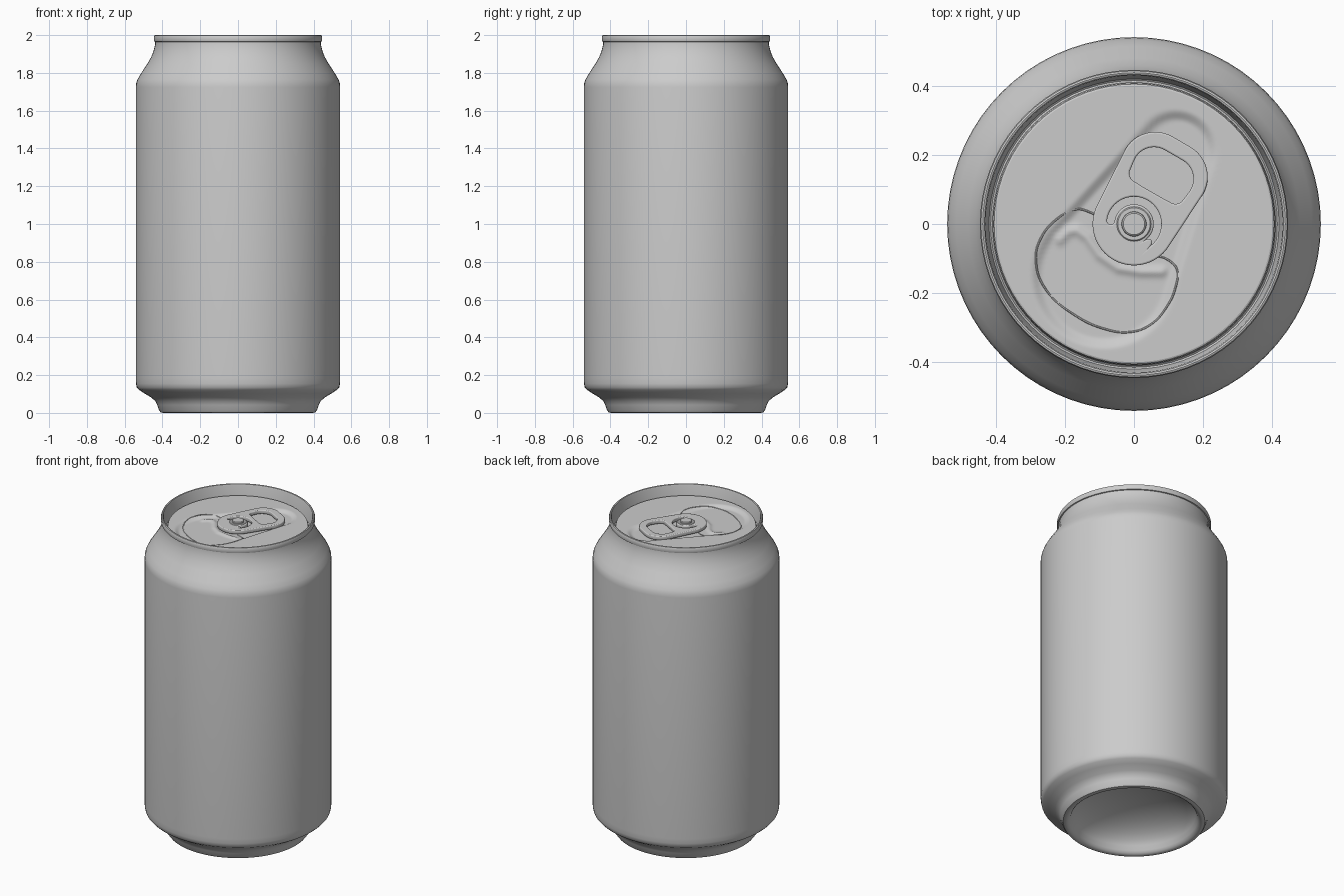
import bpy, bmesh, math
from mathutils import Vector
from mathutils.geometry import convex_hull_2d, intersect_point_line

if "Cube" in bpy.data.objects:
    bpy.data.objects.remove(bpy.data.objects["Cube"])

AXIS = math.radians(60)      # direction the pull tab points
LID = 1.94                   # height of the lid panel
DEPTH = 0.014                # depth of the recess in the lid
FLOOR = LID - DEPTH


def finish(ob, angle=35):
    bpy.ops.object.select_all(action='DESELECT')
    ob.select_set(True)
    bpy.context.view_layer.objects.active = ob
    if ob.type == 'CURVE':
        bpy.ops.object.convert(target='MESH')
    bpy.ops.object.shade_smooth_by_angle(angle=math.radians(angle))
    return bpy.context.view_layer.objects.active


def lathe(name, profile, n=72, angle=35, height=None):
    """Spin (r, z) points about z; height(x, y) may offset z."""
    bm = bmesh.new()
    rings = []
    for r, z in profile:
        ring = []
        for i in range(1 if r == 0 else n):
            a = 2 * math.pi * i / n
            x, y = r * math.cos(a), r * math.sin(a)
            ring.append(bm.verts.new((x, y, z + (height(x, y) if height else 0))))
        rings.append(ring)
    for a, b in zip(rings, rings[1:]):
        for i in range(n):
            j = (i + 1) % n
            quad = [a[i % len(a)], a[j % len(a)], b[j % len(b)], b[i % len(b)]]
            bm.faces.new(list(dict.fromkeys(quad)))
    me = bpy.data.meshes.new(name)
    bm.to_mesh(me)
    bm.free()
    ob = bpy.data.objects.new(name, me)
    bpy.context.collection.objects.link(ob)
    return finish(ob, angle)


def curve(name, dims):
    cu = bpy.data.curves.new(name, 'CURVE')
    cu.dimensions = dims
    ob = bpy.data.objects.new(name, cu)
    bpy.context.collection.objects.link(ob)
    return ob, cu


def outline(cu, pts):
    sp = cu.splines.new('POLY')
    sp.points.add(len(pts) - 1)
    for p, q in zip(sp.points, pts):
        p.co = (q[0], q[1], 0, 1)
    sp.use_cyclic_u = True


def arc(cx, cy, r, a0, a1, n):
    return [Vector((cx + r * math.cos(math.radians(a0 + (a1 - a0) * i / n)),
                    cy + r * math.sin(math.radians(a0 + (a1 - a0) * i / n)))) for i in range(n + 1)]


def hull(circles):
    pts = [p for c in circles for p in arc(*c, 0, 352.5, 47)]
    return [pts[i] for i in convex_hull_2d(pts)]


# can body: domed base, wall, neck, seamed rim, countersink groove
dome = [(0.37 * math.sin(t), 0.17 * math.cos(t)) for t in [i * math.pi / 2 / 9 * 0.93 for i in range(10)]]
lathe("can_body", dome + [
    (0.377, 0.008), (0.387, 0.001), (0.398, 0.0), (0.41, 0.003), (0.418, 0.014), (0.428, 0.042),
    (0.438, 0.062), (0.457, 0.08), (0.495, 0.103), (0.525, 0.122), (0.536, 0.135), (0.54, 0.155),
    (0.541, 0.185), (0.541, 1.725), (0.539, 1.745), (0.532, 1.765), (0.515, 1.795), (0.48, 1.848),
    (0.459, 1.885), (0.446, 1.92), (0.439, 1.95), (0.438, 1.964), (0.444, 1.966), (0.446, 1.972),
    (0.446, 1.99), (0.443, 1.998), (0.438, 2.0), (0.433, 1.998), (0.43, 1.99), (0.423, 1.92),
    (0.42, 1.908), (0.415, 1.904), (0.41, 1.908), (0.408, 1.93), (0.405, 1.938), (0.4, LID)])

# raised bead on the mouth, as a short path
bead = [Vector(p) for p in [(-0.215, -0.045), (-0.19, -0.022), (-0.165, -0.018), (-0.135, -0.04),
                            (-0.1, -0.09), (-0.045, -0.128), (0.02, -0.138), (0.08, -0.138)]]


def smooth(t):
    t = max(0, min(1, t))
    return t * t * (3 - 2 * t)


def lid_height(x, y):
    # recess: a wide circle tapering to a narrow one along the tab axis
    u = x * math.cos(AXIS) + y * math.sin(AXIS) + 0.175
    v = abs(-x * math.sin(AXIS) + y * math.cos(AXIS))
    r1, r2, h = 0.212, 0.12, 0.42
    b = (r1 - r2) / h
    a = math.sqrt(1 - b * b)
    k = -b * v + a * u
    if k < 0:
        d = math.hypot(u, v) - r1
    elif k > a * h:
        d = math.hypot(v, u - h) - r2
    else:
        d = a * v + b * u - r1
    z = -DEPTH * smooth(-d / 0.035)
    p, best = Vector((x, y)), 1
    for s, e in zip(bead, bead[1:]):
        q, t = intersect_point_line(p, s, e)
        q = s.lerp(e, max(0, min(1, t)))
        best = min(best, (p - q.to_2d()).length)
    return z + 0.008 * math.exp(-(best / 0.014) ** 2)


# lid panel with its pressed recess
lathe("lid_panel", [(0.4 - 0.4 * i / 72, LID) for i in range(72)] + [(0, LID)],
      n=144, angle=60, height=lid_height)

# score line round the mouth, its ends hidden under the tab
ob, cu = curve("mouth_score_line", '3D')
score = [(-0.1, 0.02), (-0.125, 0.033), (-0.165, 0.043), (-0.22, 0.017), (-0.272, -0.046), (-0.284, -0.11),
         (-0.255, -0.19), (-0.171, -0.264), (-0.084, -0.304), (-0.012, -0.313), (0.046, -0.293),
         (0.093, -0.243), (0.122, -0.177), (0.125, -0.133), (0.099, -0.104), (0.06, -0.09)]
sp = cu.splines.new('BEZIER')
sp.bezier_points.add(len(score) - 1)
for p, (x, y) in zip(sp.bezier_points, score):
    p.co = (x, y, LID + lid_height(x, y))
    p.handle_left_type = p.handle_right_type = 'AUTO'
cu.resolution_u = 6
cu.bevel_depth = 0.003
cu.bevel_resolution = 1
finish(ob)

# pull tab with finger hole and C-shaped slot
ob, cu = curve("pull_tab", '2D')
cu.fill_mode = 'BOTH'
outline(cu, hull([(0, 0, 0.12), (0.175, 0.03, 0.1), (0.175, -0.03, 0.1)]))
outline(cu, hull([(0.168, 0.03, 0.062), (0.168, -0.03, 0.062), (0.133, 0.062, 0.026), (0.133, -0.062, 0.026)]))
end = [0.068 * math.cos(math.radians(112)), 0.068 * math.sin(math.radians(112))]
outline(cu, arc(0, 0, 0.079, -112, 112, 36) + arc(*end, 0.011, 112, 292, 6)[1:-1]
        + arc(0, 0, 0.057, 112, -112, 36) + arc(end[0], -end[1], 0.011, 68, -112, 6)[1:-1])
cu.extrude = 0.007
cu.bevel_depth = 0.005
cu.bevel_resolution = 2
cu.offset = -0.005
ob.location = (0, 0, FLOOR + 0.02)
ob.rotation_euler = (0, 0, AXIS)
finish(ob)

# rivet that holds the tab
lathe("tab_rivet", [(0.05, FLOOR), (0.05, FLOOR + 0.033), (0.047, FLOOR + 0.036), (0.036, FLOOR + 0.036),
                    (0.035, FLOOR + 0.042), (0.031, FLOOR + 0.045), (0, FLOOR + 0.045)], n=40)
